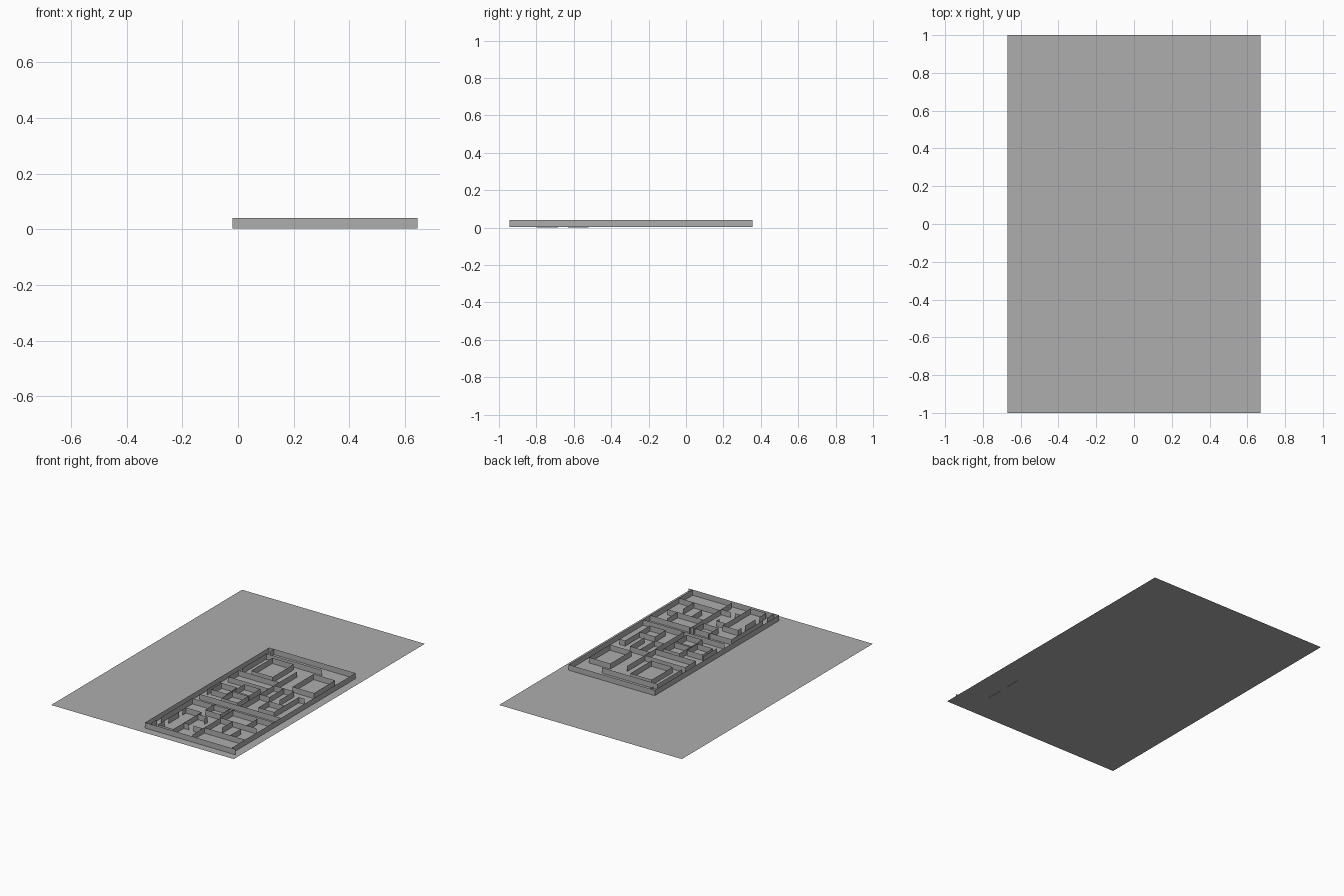
import bpy
import bmesh

default_cube = bpy.data.objects.get("Cube")
if default_cube:
    bpy.data.objects.remove(default_cube, do_unlink=True)

GROUND = 0.003
TOP = 0.04

plaster = bpy.data.materials.new("plain grey")
plaster.use_nodes = True
grey = (0.42, 0.42, 0.42, 1)
plaster.diffuse_color = grey
plaster.node_tree.nodes["Principled BSDF"].inputs["Base Color"].default_value = grey


def make_object(name, bm):
    mesh = bpy.data.meshes.new(name)
    bm.to_mesh(mesh)
    bm.free()
    mesh.materials.append(plaster)
    part = bpy.data.objects.new(name, mesh)
    bpy.context.collection.objects.link(part)
    return part


def walls(name, *paths, base=GROUND):
    """Thin upright sheets that follow each floor-plan path."""
    bm = bmesh.new()
    for path in paths:
        columns = [(bm.verts.new((x, y, base)), bm.verts.new((x, y, TOP))) for x, y in path]
        for (a, b), (c, d) in zip(columns, columns[1:]):
            bm.faces.new((a, c, d, b))
    return make_object(name, bm)


def across(y, left, right):
    return [(left, y), (right, y)]


def along(x, *spans):
    return [[(x, back), (x, front)] for back, front in spans]


def enclosure(left, right, front, back):
    return [(left, front), (right, front), (right, back), (left, back), (left, front)]


# Ground sheet
bm = bmesh.new()
corners = [(-0.67, -1), (0.67, -1), (0.67, 1), (-0.67, 1)]
bm.faces.new([bm.verts.new((x, y, GROUND)) for x, y in corners])
make_object("ground", bm)

# Shared wall lines of the floor plan
outer_left, outer_right = -0.02, 0.613
back, front = 0.355, -0.945
inner_left, middle = 0.016, 0.313
hall_back, hall_front = -0.425, -0.5

# Outer walls
walls("outer_walls", [(outer_right, front), (outer_right, back), (outer_left, back),
                      (outer_left, front), (outer_right, front), (0.645, front)])

# Corridor wall with door gaps
walls("corridor_wall", *along(inner_left, (back, 0.32), (0.275, 0.02), (-0.015, -0.125),
                              (-0.2, -0.35), (hall_front, -0.83), (-0.87, front)))

# Central hall
walls("hall_walls", across(hall_back, inner_left, outer_right),
      across(hall_front, inner_left, outer_right))

# Back rooms
walls("back_partition", across(0.275, inner_left, 0.425))
walls("back_left_room", enclosure(0.08, 0.237, 0.025, 0.245))
walls("back_right_room", enclosure(0.415, 0.572, -0.02, 0.2))

# Middle rooms
walls("middle_partition", *along(middle, (0.17, hall_back)))
walls("passage_walls", across(-0.015, inner_left, middle), across(-0.125, inner_left, middle))
for name, near in (("upper_cell", -0.27), ("lower_cell", -0.395)):
    walls(name, enclosure(0.157, 0.274, near, near + 0.112))
walls("side_cell", enclosure(0.034, 0.148, -0.33, -0.22))
walls("alcove_walls", [(middle, -0.07), (0.46, -0.07), (0.46, -0.22)],
      [(0.385, -0.07), (0.385, -0.22), (middle, -0.22)])
walls("right_cell", enclosure(0.415, 0.53, -0.38, -0.27),
      [(0.53, -0.27), (0.53, -0.12), (0.57, -0.12)])

# Front rooms
walls("front_niche", [(0.173, -0.485), (0.173, -0.59), (0.285, -0.59), (0.285, -0.485)])
walls("front_partition", *along(middle, (-0.485, -0.925)))
walls("front_left_room",
      [(0.06, -0.63), (0.173, -0.63), (0.173, -0.925), (0.06, -0.925)],
      *along(0.06, (-0.63, -0.665), (-0.705, -0.815), (-0.855, -0.925)))
walls("front_lobby", [(0.173, -0.665), (0.243, -0.665), (0.243, -0.7)],
      across(-0.815, 0.173, 0.21), across(-0.815, 0.243, middle))
walls("front_right_rooms", across(-0.63, middle, 0.575), across(-0.8, middle, outer_right),
      *along(0.402, (-0.63, -0.74)))
walls("front_right_dividers", *along(0.503, (-0.52, -0.63), (-0.685, -0.8)), base=0)
